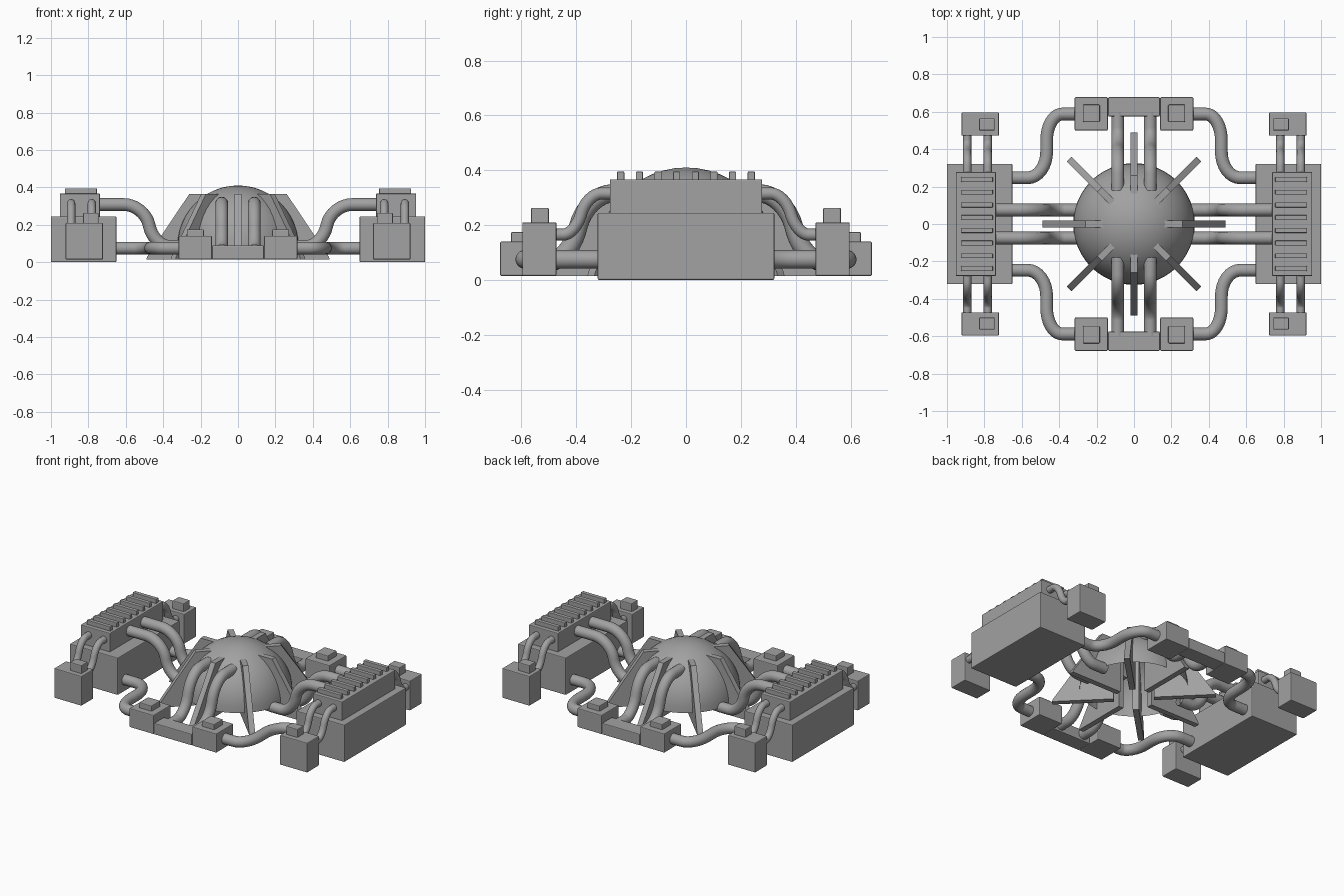
import bpy, bmesh, math
from mathutils import Vector, Matrix

cube = bpy.data.objects.get("Cube")
if cube:
    bpy.data.objects.remove(cube, do_unlink=True)

grey = bpy.data.materials.new("grey_metal")
grey.use_nodes = True
COLOUR = (0.36, 0.36, 0.36, 1)
grey.diffuse_color = COLOUR
grey.node_tree.nodes["Principled BSDF"].inputs["Base Color"].default_value = COLOUR

SIDES = (("left", 1), ("right", -1))
ENDS = (("front", -1), ("back", 1))


def add(name, bm, smooth=False, bevel=0.0):
    mesh = bpy.data.meshes.new(name)
    bmesh.ops.recalc_face_normals(bm, faces=bm.faces)
    for f in bm.faces:
        f.smooth = smooth
    bm.to_mesh(mesh)
    bm.free()
    mesh.materials.append(grey)
    ob = bpy.data.objects.new(name, mesh)
    bpy.context.collection.objects.link(ob)
    if bevel:
        mod = ob.modifiers.new("edge_bevel", "BEVEL")
        mod.width = bevel
        mod.segments = 2
    return ob


def box(name, x, y, z, bevel=0.005):
    """Box from (low, high) ranges on each axis."""
    bm = bmesh.new()
    bmesh.ops.create_cube(bm, size=1)
    for v in bm.verts:
        v.co = [(r[0] + r[1]) / 2 + c * (r[1] - r[0]) for r, c in zip((x, y, z), v.co)]
    return add(name, bm, bevel=bevel)


def pipe(name, corners, radius, bend, sides=20):
    """Round tube along a polyline with rounded corners."""
    pts = [Vector(c) for c in corners]
    path = [pts[0]]
    for a, b, c in zip(pts, pts[1:], pts[2:]):
        p = b + (a - b).normalized() * min(bend, (a - b).length * 0.5)
        q = b + (c - b).normalized() * min(bend, (c - b).length * 0.5)
        for i in range(9):
            t = i / 8
            # weighted blend gives a near circular bend
            w = [(1 - t) ** 2, 1.42 * t * (1 - t), t * t]
            path.append((p * w[0] + b * w[1] + q * w[2]) / sum(w))
    path.append(pts[-1])
    # drop repeated points where two bends touch
    path = [p for i, p in enumerate(path) if i == 0 or (p - path[i - 1]).length > 1e-4]
    normal = (pts[1] - pts[0]).cross(pts[2] - pts[1]).normalized()
    bm = bmesh.new()
    rings = []
    for i, p in enumerate(path):
        along = (path[min(i + 1, len(path) - 1)] - path[max(i - 1, 0)]).normalized()
        across = along.cross(normal)
        rings.append([bm.verts.new(p + radius * (normal * math.cos(k * math.tau / sides)
                                                 + across * math.sin(k * math.tau / sides)))
                      for k in range(sides)])
    for r, s in zip(rings, rings[1:]):
        for k in range(sides):
            j = (k + 1) % sides
            bm.faces.new((r[k], r[j], s[j], s[k]))
    return add(name, bm, smooth=True)


# Central open dome
bm = bmesh.new()
bmesh.ops.create_uvsphere(bm, u_segments=48, v_segments=24, radius=0.325)
bmesh.ops.delete(bm, geom=[v for v in bm.verts if v.co.z < -0.001], context="VERTS")
bmesh.ops.translate(bm, verts=bm.verts, vec=(0, 0, 0.085))
add("dome", bm, smooth=True)

# Eight radial fins
PROFILE = ((0.12, 0.015), (0.49, 0.015), (0.485, 0.03), (0.26, 0.365), (0.12, 0.365))
for i in range(8):
    bm = bmesh.new()
    face = bm.faces.new([bm.verts.new((r, -0.018, z)) for r, z in PROFILE])
    ext = bmesh.ops.extrude_face_region(bm, geom=[face])
    new = [g for g in ext["geom"] if isinstance(g, bmesh.types.BMVert)]
    bmesh.ops.translate(bm, verts=new, vec=(0, 0.036, 0))
    bmesh.ops.rotate(bm, verts=bm.verts, matrix=Matrix.Rotation(i * math.pi / 4, 3, "Z"))
    add(f"fin_{i + 1}", bm)

for side, s in SIDES:
    def xr(a, b):
        return tuple(sorted((s * a, s * b)))

    # Large side unit with ribbed top
    box(f"{side}_side_block", xr(0.65, 1.0), (-0.322, 0.322), (0, 0.245))
    box(f"{side}_upper_block", xr(0.738, 0.953), (-0.278, 0.278), (0.24, 0.367))
    for i in range(8):
        y = (i - 3.5) * 0.068
        box(f"{side}_rib_{i + 1}", xr(0.755, 0.925), (y - 0.013, y + 0.013), (0.36, 0.395), 0.003)

    # Twin pipes from the upper block down to the dome
    for n, y in enumerate((-0.075, 0.075)):
        pipe(f"{side}_dome_pipe_{n + 1}",
             [(s * 0.76, y, 0.308), (s * 0.50, y, 0.308), (s * 0.45, y, 0.085), (s * 0.29, y, 0.085)],
             0.034, 0.11)

    for end, e in ENDS:
        def yr(a, b):
            return tuple(sorted((e * a, e * b)))

        # Small box beyond the side unit, with its cap and two thin pipes
        box(f"{side}_{end}_outer_box", xr(0.722, 0.922), yr(0.472, 0.597), (0.015, 0.21))
        box(f"{side}_{end}_outer_cap", xr(0.745, 0.828), yr(0.5, 0.565), (0.2, 0.263))
        for n, x in enumerate((0.782, 0.892)):
            pipe(f"{side}_{end}_thin_pipe_{n + 1}",
                 [(s * x, e * 0.26, 0.315), (s * x, e * 0.36, 0.315),
                  (s * x, e * 0.405, 0.165), (s * x, e * 0.49, 0.165)], 0.022, 0.075)

        # Corner box, cap and low pipe running to the side unit
        box(f"{side}_{end}_corner_box", xr(0.14, 0.317), yr(0.5, 0.678), (0.015, 0.14))
        box(f"{side}_{end}_corner_cap", xr(0.183, 0.273), yr(0.545, 0.638), (0.13, 0.175))
        pipe(f"{side}_{end}_corner_pipe",
             [(s * 0.67, e * 0.247, 0.075), (s * 0.467, e * 0.247, 0.075),
              (s * 0.467, e * 0.588, 0.075), (s * 0.3, e * 0.588, 0.075)], 0.034, 0.14)

        # Pipe climbing from the end bar on to the dome
        pipe(f"{side}_{end}_rising_pipe",
             [(s * 0.087, e * 0.6, 0.06), (s * 0.087, e * 0.43, 0.06),
              (s * 0.087, e * 0.36, 0.315), (s * 0.087, e * 0.18, 0.315)], 0.034, 0.12)

# Bars joining the corner boxes
for end, e in ENDS:
    box(f"{end}_bar", (-0.138, 0.138), tuple(sorted((e * 0.575, e * 0.678))), (0.015, 0.09))
